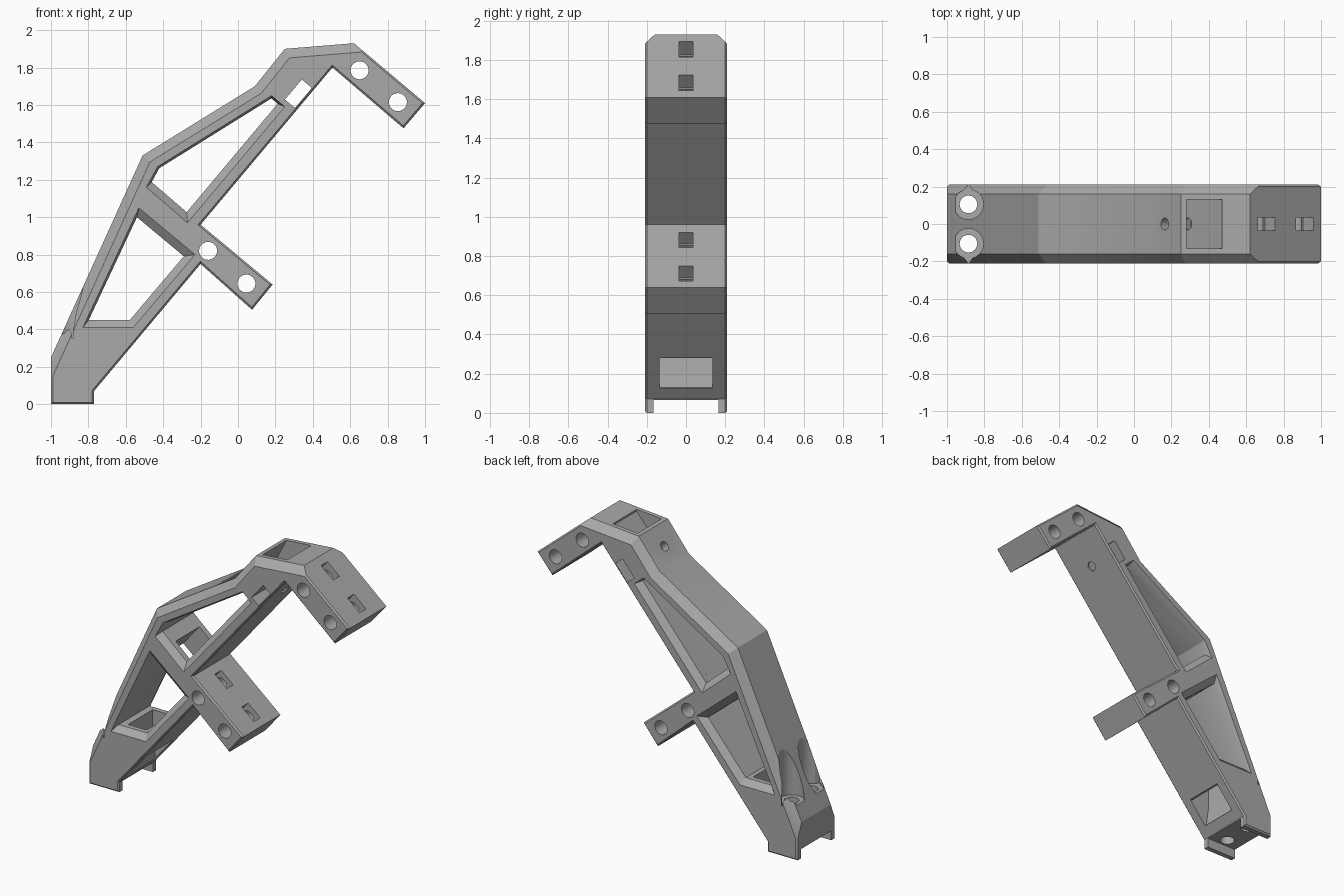
import bpy, bmesh, math
from mathutils import Vector

if "Cube" in bpy.data.objects:
    bpy.data.objects.remove(bpy.data.objects["Cube"], do_unlink=True)

grey = bpy.data.materials.new("plain grey")
grey.use_nodes = True
grey.diffuse_color = (0.4, 0.4, 0.4, 1)
grey.node_tree.nodes["Principled BSDF"].inputs["Base Color"].default_value = (0.4, 0.4, 0.4, 1)

ALONG = Vector((0.643, 0, 0.766))    # direction of the sloping spine
ACROSS = Vector((0.766, 0, -0.643))  # direction of the two arms
SIDE = Vector((0, 1, 0))


def loft(name, rings):
    """Closed solid through a list of equal-length point rings."""
    bm = bmesh.new()
    loops = [[bm.verts.new(p) for p in ring] for ring in rings]
    n = len(loops[0])
    for a, b in zip(loops, loops[1:]):
        for i in range(n):
            bm.faces.new((a[i], a[(i + 1) % n], b[(i + 1) % n], b[i]))
    bm.faces.new(loops[0])
    bm.faces.new(loops[-1])
    bmesh.ops.recalc_face_normals(bm, faces=bm.faces)
    mesh = bpy.data.meshes.new(name)
    bm.to_mesh(mesh)
    bm.free()
    mesh.materials.append(grey)
    ob = bpy.data.objects.new(name, mesh)
    bpy.context.scene.collection.objects.link(ob)
    return ob


def inset(poly, widths):
    """Move each edge of a counter-clockwise outline inward by its width."""
    pts = [Vector(p) for p in poly]
    n = len(pts)
    dirs = [(pts[(i + 1) % n] - pts[i]).normalized() for i in range(n)]
    out = []
    for i in range(n):
        d0, d1 = dirs[i - 1], dirs[i]
        p = pts[i] + Vector((-d0.y, d0.x)) * widths[i - 1]
        q = pts[i] + Vector((-d1.y, d1.x)) * widths[i]
        out.append(p + d0 * ((q - p).cross(d1) / d0.cross(d1)))
    return out


def at(poly, y):
    return [(p[0], y, p[1]) for p in poly]


def prism(poly, half):
    return loft("cutter", [at(poly, -half), at(poly, half)])


def rod(start, end, radius, segs=32):
    a, b = Vector(start), Vector(end)
    turn = (b - a).to_track_quat('Z', 'Y')
    ring = [turn @ Vector((radius * math.cos(t), radius * math.sin(t), 0))
            for t in (math.tau * i / segs for i in range(segs))]
    return loft("cutter", [[a + p for p in ring], [b + p for p in ring]])


def block(centre, u, v, w):
    """Box from a centre and three half-extent vectors."""
    c = Vector(centre)
    return loft("cutter", [[c + u * i + v * j + w * k
                            for i, j in ((-1, -1), (1, -1), (1, 1), (-1, 1))] for k in (-1, 1)])


# Body: side outline, with wide chamfers along the sloping back
outline = [(-1, 0), (-0.77, 0), (-0.77, 0.07), (-0.2, 0.75), (0.075, 0.505), (0.185, 0.64),
           (-0.2, 0.96), (0.505, 1.8), (0.885, 1.475), (1, 1.61), (0.62, 1.93), (0.25, 1.9),
           (0.09, 1.7), (-0.51, 1.33), (-1, 0.25)]
BACK = range(10, 14)


def edge_widths(back, rest):
    return [back if i in BACK else rest for i in range(len(outline))]


levels = [(0.21, 0.05, 0.01), (0.2, 0.04, 0), (0.16, 0, 0)]
levels = [(-y, b, r) for y, b, r in levels] + levels[::-1]
body = loft("bracket_body", [at(inset(outline, edge_widths(b, r)), y) for y, b, r in levels])

cutters = []


# Windows through the truss, with bevelled rims
def window(poly, widths):
    inner = inset(poly, widths)
    outer = inset(poly, [-w * 0.25 for w in widths])
    cutters.append(loft("cutter", [at(outer, -0.22), at(inner, -0.17),
                                   at(inner, 0.17), at(outer, 0.22)]))


window([(-0.83, 0.41), (-0.56, 0.41), (-0.23, 0.8), (-0.53, 1.05)], [0.04, 0.04, 0.045, 0.012])
window([(-0.49, 1.16), (-0.27, 0.97), (0.25, 1.59), (0.18, 1.65), (-0.43, 1.27)],
       [0.04, 0.04, 0.012, 0.012, 0.012])

# Cable channel through the head, the crossbar and the base
cutters.append(prism([(0.28, 1.96), (0.28, 1.9), (0.13, 1.61), (0.22, 1.61), (0.47, 1.905), (0.47, 1.96)], 0.13))
cutters.append(block((-0.385, 1.01, 0)[:1] + (0, 1.01), ALONG * 0.13, ACROSS * 0.075, SIDE * 0.13))
cutters.append(prism([(-0.75, 0.46), (-0.75, 0.27), (-0.73, 0.13), (-0.6, 0.1),
                      (-0.56, 0.28), (-0.61, 0.28), (-0.61, 0.46)], 0.135))

# Head bolt hole and its nut slot
bolt = Vector((0.323, 0, 1.66))
cutters.append(rod(bolt - ACROSS * 0.3, bolt + ACROSS * 0.3, 0.032))
cutters.append(block(bolt, ALONG * 0.07, ACROSS * 0.035, SIDE * 0.3))

# Arm cross holes and tie slots
for x, z in ((0.65, 1.785), (0.855, 1.615), (-0.16, 0.82), (0.045, 0.645)):
    hole = Vector((x, 0, z))
    cutters.append(rod(hole - SIDE * 0.3, hole + SIDE * 0.3, 0.048))
    cutters.append(block(hole + ALONG * 0.09, ACROSS * 0.06, SIDE * 0.035, ALONG * 0.085))

# Gap between the two feet
cutters.append(block((-0.9, 0, 0), Vector((0.3, 0, 0)), SIDE * 0.165, Vector((0, 0, 0.065))))

# Base screw holes with pointed counterbores
for s in (-1, 1):
    centre = Vector((-0.885, s * 0.105, 0))
    cutters.append(rod(centre - Vector((0, 0, 0.1)), centre + Vector((0, 0, 0.5)), 0.047))
    ring = []
    for i in range(24):
        t = math.tau * i / 24
        r = 0.11 if i == 6 else 0.08
        ring.append(centre + Vector((r * math.cos(t), s * r * math.sin(t), 0)))
    cutters.append(loft("cutter", [[p + Vector((0, 0, z)) for p in ring] for z in (0.35, 0.9)]))

# Apply the cuts one after another
bpy.context.view_layer.objects.active = body
for cutter in cutters:
    cutter.hide_render = True
    cut = body.modifiers.new("cut", 'BOOLEAN')
    cut.operation = 'DIFFERENCE'
    cut.solver = 'EXACT'
    cut.object = cutter
    bpy.ops.object.modifier_apply(modifier=cut.name)
    bpy.data.objects.remove(cutter, do_unlink=True)

for ob in bpy.context.selected_objects:
    ob.select_set(False)
body.select_set(True)
bpy.ops.object.shade_smooth_by_angle(angle=math.radians(20))
